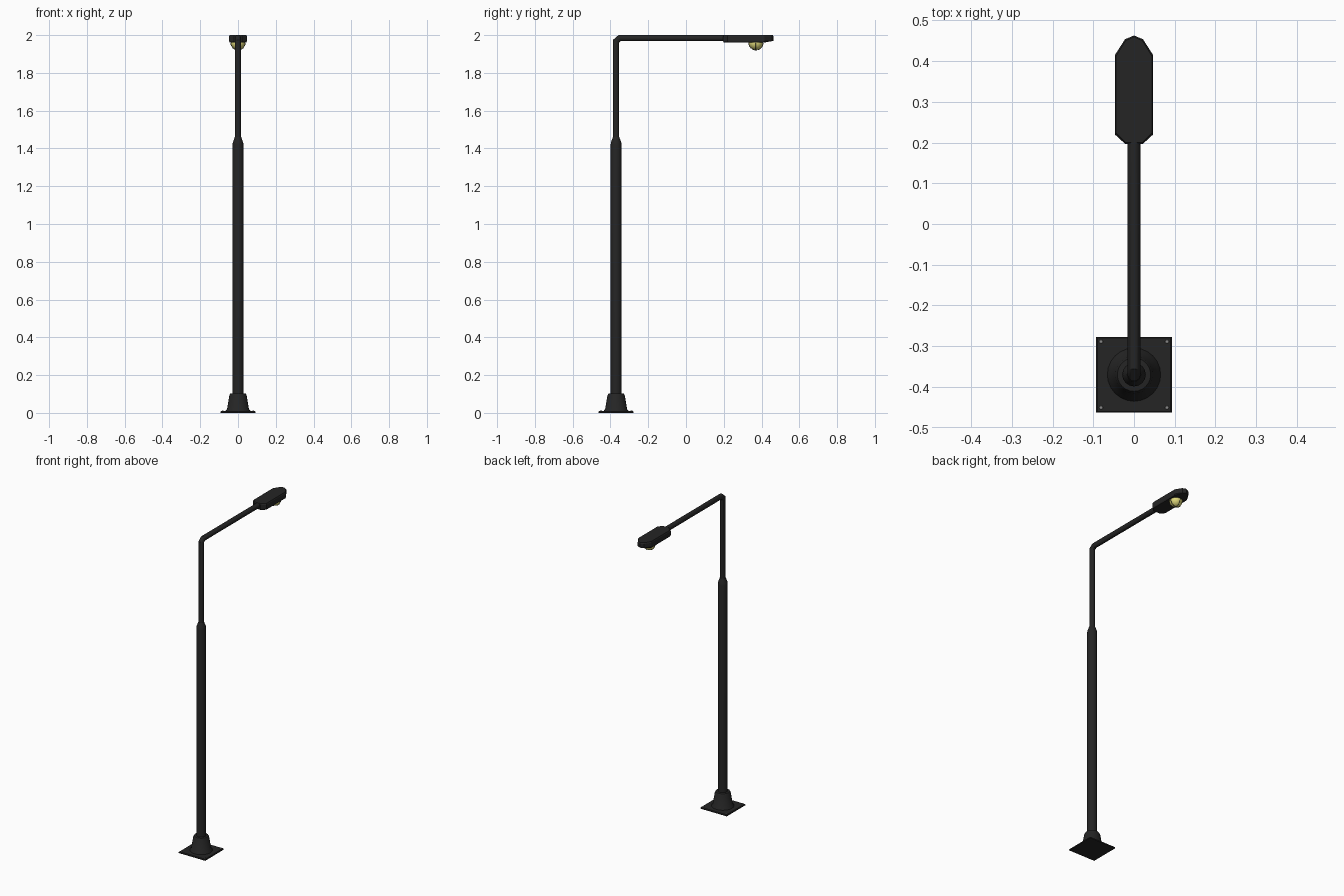
import bpy, bmesh, math
from mathutils import Vector

if "Cube" in bpy.data.objects:
    bpy.data.objects.remove(bpy.data.objects["Cube"])

PY = -0.37  # pole position on y


def material(name, rgb):
    m = bpy.data.materials.new(name)
    m.diffuse_color = (*rgb, 1)
    m.use_nodes = True
    m.node_tree.nodes["Principled BSDF"].inputs["Base Color"].default_value = m.diffuse_color
    return m


BLACK = material("black_metal", (0.018, 0.018, 0.018))
STEEL = material("bolt_steel", (0.25, 0.25, 0.25))
GLOW = material("lamp_yellow", (0.75, 0.7, 0.2))


def finish(name, bm, mat, smooth=True):
    bmesh.ops.recalc_face_normals(bm, faces=bm.faces)
    me = bpy.data.meshes.new(name)
    bm.to_mesh(me)
    bm.free()
    me.materials.append(mat)
    ob = bpy.data.objects.new(name, me)
    bpy.context.collection.objects.link(ob)
    if smooth:
        bpy.ops.object.select_all(action='DESELECT')
        bpy.context.view_layer.objects.active = ob
        ob.select_set(True)
        bpy.ops.object.shade_smooth_by_angle(angle=math.radians(32))
    return ob


def skin(bm, rings):
    """Join successive vertex rings and cap both ends."""
    loops = [[bm.verts.new(p) for p in r] for r in rings]
    n = len(loops[0])
    for a, b in zip(loops, loops[1:]):
        for i in range(n):
            j = (i + 1) % n
            bm.faces.new((a[i], a[j], b[j], b[i]))
    bm.faces.new(loops[0][::-1])
    bm.faces.new(loops[-1])


def lathe(name, profile, mat, x=0, y=PY, n=16, smooth=True):
    bm = bmesh.new()
    skin(bm, [[(x + r * math.cos(math.tau * i / n), y + r * math.sin(math.tau * i / n), z)
               for i in range(n)] for r, z in profile])
    return finish(name, bm, mat, smooth)


def tube(name, path, r, mat, side, n=16):
    """Sweep a circle along a planar path, mitring the bends; side is the plane normal."""
    pts, side = [Vector(p) for p in path], Vector(side)
    rings = []
    for i, p in enumerate(pts):
        d0 = (p - pts[max(i - 1, 0)]).normalized()
        d1 = (pts[min(i + 1, len(pts) - 1)] - p).normalized()
        t = (d0 + d1).normalized()
        up = t.cross(side) / max(t.dot(d1 if d1.length else d0), 0.5)
        rings.append([p + side * (r * math.cos(math.tau * k / n)) + up * (r * math.sin(math.tau * k / n))
                      for k in range(n)])
    bm = bmesh.new()
    skin(bm, rings)
    return finish(name, bm, mat)


# Square base plate with a thin bevelled top
bm = bmesh.new()
skin(bm, [[(sx * h, PY + sy * h, z) for sx, sy in ((-1, -1), (1, -1), (1, 1), (-1, 1))]
          for h, z in ((0.093, 0), (0.093, 0.006), (0.09, 0.009))])
finish("base_plate", bm, BLACK, False)

# Corner bolts
for sx in (-1, 1):
    for sy in (-1, 1):
        lathe("base_bolt", [(0.005, 0.005), (0.005, 0.012), (0.004, 0.013)], STEEL,
              sx * 0.081, PY + sy * 0.081, 8, False)

# Flared collar and lower pole
lathe("base_collar", [(0.066, 0.006), (0.065, 0.012), (0.058, 0.02), (0.046, 0.092),
                      (0.041, 0.102), (0.026, 0.104)], BLACK, n=24)
lathe("lower_pole", [(0.029, 0.09), (0.029, 1.42), (0.027, 1.433), (0.017, 1.46), (0.012, 1.462)], BLACK)

# Upper pole bending into the arm
tube("upper_pole_arm", [(0, PY, 1.44), (0, PY, 1.968), (0, -0.351, 1.984), (0, 0.21, 1.984)],
     0.016, BLACK, (1, 0, 0))

# Lamp head: half outline mirrored, with chamfered rims
half = [(0.022, 0.197), (0.047, 0.22), (0.047, 0.415), (0.022, 0.454)]
outline = half + [(0, 0.463)] + [(-x, y) for x, y in reversed(half)]
cy = 0.33
bm = bmesh.new()
skin(bm, [[(x * s, cy + (y - cy) * (1 - (1 - s) * 0.4), z + (0.008 if y > 0.45 and z < 1.965 else 0))
           for x, y in outline]
          for s, z in ((0.94, 1.96), (1, 1.968), (1, 1.993), (0.93, 2.0))])
bmesh.ops.triangulate(bm, faces=[f for f in bm.faces if len(f.verts) > 4])
finish("lamp_head", bm, BLACK, False)

# Glowing bulb below the head
R, BY, BZ = 0.038, 0.37, 1.959
bm = bmesh.new()
bmesh.ops.create_uvsphere(bm, u_segments=16, v_segments=10, radius=R)
bmesh.ops.translate(bm, verts=bm.verts, vec=(0, BY, BZ))
finish("bulb", bm, GLOW)

# Thin guard wires crossing under the bulb
for k in range(2):
    a = math.pi / 2 * k
    c, s = math.cos(a), math.sin(a)
    arc = [(c * (R + .001) * math.cos(t), BY + s * (R + .001) * math.cos(t), BZ - (R + .001) * math.sin(t))
           for t in (math.pi * i / 12 for i in range(13))]
    tube("guard_wire", arc, 0.0012, BLACK, (-s, c, 0), 6)
